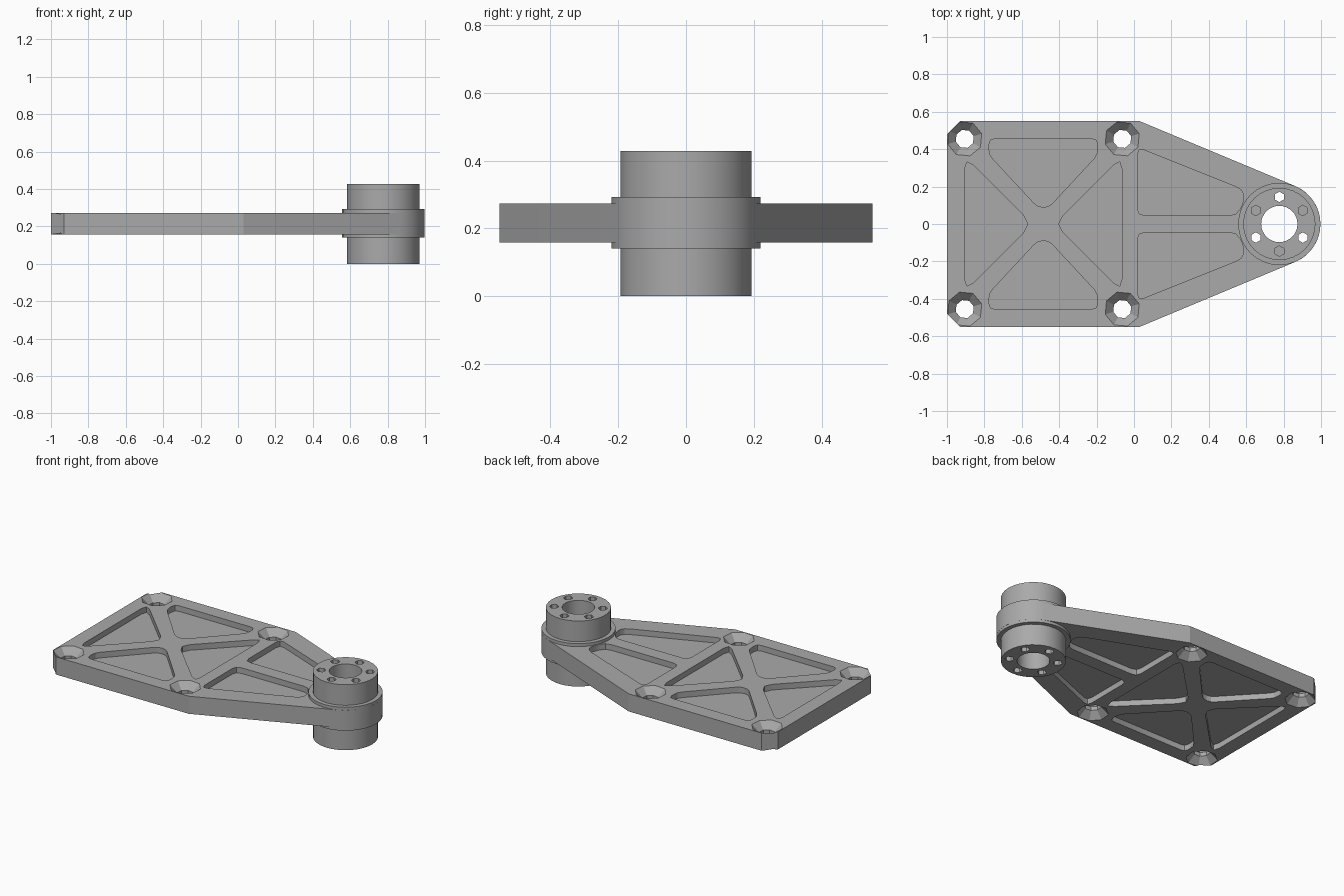
import bpy, bmesh, math
from mathutils import Vector

if "Cube" in bpy.data.objects:
    bpy.data.objects.remove(bpy.data.objects["Cube"])

metal = bpy.data.materials.new("plain_grey_metal")
metal.use_nodes = True
GREY = (0.4, 0.4, 0.4, 1)
metal.diffuse_color = GREY
metal.node_tree.nodes["Principled BSDF"].inputs["Base Color"].default_value = GREY

HUB_X, BOSS_R, HUB_R, BORE_R = 0.777, 0.22, 0.193, 0.097
LOW, HIGH, TOP = 0.158, 0.273, 0.428
MID = (LOW + HIGH) / 2


def finish(bm, name):
    bmesh.ops.recalc_face_normals(bm, faces=bm.faces[:])
    mesh = bpy.data.meshes.new(name)
    bm.to_mesh(mesh)
    bm.free()
    ob = bpy.data.objects.new(name, mesh)
    bpy.context.collection.objects.link(ob)
    mesh.materials.append(metal)
    return ob


def loft(bm, rings):
    """Closed solid through rings of 3D points."""
    rings = [[bm.verts.new(p) for p in ring] for ring in rings]
    for a, b in zip(rings, rings[1:]):
        for i in range(len(a)):
            j = (i + 1) % len(a)
            bm.faces.new((a[i], a[j], b[j], b[i]))
    bm.faces.new(rings[0])
    bm.faces.new(rings[-1])


def prism(bm, outline, z0, z1):
    loft(bm, [[(x, y, z) for x, y in outline] for z in (z0, z1)])


def circle(x, y, r, n, turn=0.0):
    return [(x + r * math.cos(turn + math.tau * i / n),
             y + r * math.sin(turn + math.tau * i / n)) for i in range(n)]


def rounded(points, cut):
    """Replace each corner with a small three-point curve."""
    out = []
    pts = [Vector(p) for p in points]
    for i, p in enumerate(pts):
        a, b = pts[i - 1] - p, pts[(i + 1) % len(pts)] - p
        s = p + a.normalized() * min(cut, a.length * 0.45)
        e = p + b.normalized() * min(cut, b.length * 0.45)
        out += [s, (s + e + 2 * p) / 4, e]
    return [tuple(p) for p in out]


def subtract(target, cutter):
    cutter.hide_render = True
    mod = target.modifiers.new("cut", "BOOLEAN")
    mod.operation, mod.solver, mod.object = "DIFFERENCE", "EXACT", cutter
    bpy.context.view_layer.objects.active = target
    bpy.ops.object.modifier_apply(modifier=mod.name)
    bpy.data.objects.remove(cutter)


def smooth(ob, angle):
    bpy.ops.object.select_all(action="DESELECT")
    ob.select_set(True)
    bpy.context.view_layer.objects.active = ob
    bpy.ops.object.shade_smooth_by_angle(angle=math.radians(angle))


# Plate: rectangle with clipped corners, tapering tangentially to a round nose
shoulder = Vector((0.03, 0.55))
to_hub = Vector((HUB_X, 0)) - shoulder
tangent = math.pi + math.atan2(to_hub.y, to_hub.x) - math.acos(BOSS_R / to_hub.length)
half = [(-1, 0.48), (-0.93, 0.55), tuple(shoulder)]
nose = [(HUB_X + BOSS_R * math.cos(a), BOSS_R * math.sin(a))
        for a in (tangent * (1 - i / 8) for i in range(17))]
bm = bmesh.new()
prism(bm, half + nose + [(x, -y) for x, y in reversed(half)], LOW, HIGH)
plate = finish(bm, "mounting_plate")

# Pockets on both faces leave a thin web between the ribs
side = rounded([(-0.905, 0.36), (-0.905, -0.36), (-0.545, 0)], 0.065)
long_edge = rounded([(-0.775, 0.455), (-0.775, 0.37), (-0.515, 0.09),
                     (-0.455, 0.09), (-0.195, 0.37), (-0.195, 0.455)], 0.03)
taper = rounded([(0.018, 0.41), (0.018, 0.045), (0.55, 0.045),
                 (0.592, 0.13), (0.58, 0.185)], 0.04)
pockets = [side, [(-0.97 - x, y) for x, y in side]]
for shape in (long_edge, taper):
    pockets += [shape, [(x, -y) for x, y in shape]]
bm = bmesh.new()
for shape in pockets:
    prism(bm, shape, HIGH - 0.037, HIGH + 0.05)
    prism(bm, shape, LOW - 0.05, LOW + 0.037)

# Screw holes countersunk from both faces
for x in (-0.905, -0.063):
    for y in (-0.455, 0.455):
        levels = [(LOW - 0.02, 0.115), (LOW + 0.045, 0.05),
                  (HIGH - 0.045, 0.05), (HIGH + 0.02, 0.115)]
        loft(bm, [[(px, py, z) for px, py in circle(x, y, r, 8, 0.3)] for z, r in levels])

# Seat for the hub
prism(bm, circle(HUB_X, 0, 0.18, 32), LOW - 0.1, HIGH + 0.1)
subtract(plate, finish(bm, "plate_cutter"))
smooth(plate, 20)

# Hub: flanged ring turned around the bore
profile = [(BORE_R, 0), (HUB_R, 0), (HUB_R, 0.14), (BOSS_R, 0.14),
           (BOSS_R, 0.293), (HUB_R, 0.293), (HUB_R, TOP), (BORE_R, TOP)]
bm = bmesh.new()
rings = [[bm.verts.new((x, y, z)) for x, y in circle(HUB_X, 0, r, 32)] for r, z in profile]
for k, ring in enumerate(rings):
    following = rings[(k + 1) % len(rings)]
    for i in range(32):
        j = (i + 1) % 32
        bm.faces.new((ring[i], ring[j], following[j], following[i]))
hub = finish(bm, "flanged_hub")

# Bolt circle: alternate through holes and blind holes
bm = bmesh.new()
for k in range(6):
    a = math.radians(30 + 60 * k)
    hole = circle(HUB_X + 0.145 * math.cos(a), 0.145 * math.sin(a), 0.028, 6, math.pi / 6)
    if k % 2:
        prism(bm, hole, -0.05, TOP + 0.05)
    else:
        prism(bm, hole, -0.05, 0.1)
        prism(bm, hole, TOP - 0.1, TOP + 0.05)
subtract(hub, finish(bm, "bolt_hole_cutter"))
smooth(hub, 30)
